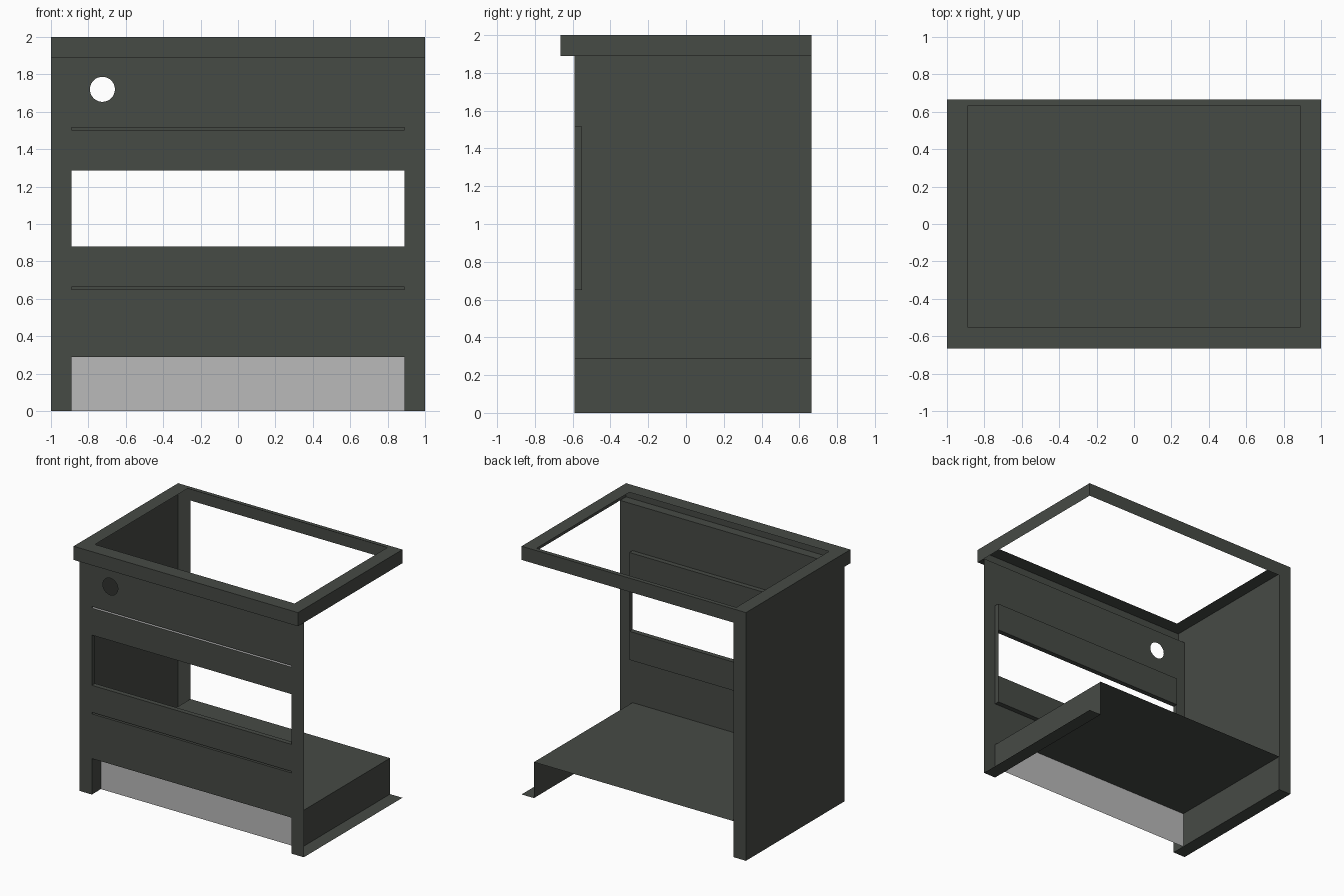
import bpy, bmesh, math
from mathutils import Vector

if "Cube" in bpy.data.objects:
    bpy.data.objects.remove(bpy.data.objects["Cube"])


def material(name, rgb):
    m = bpy.data.materials.new(name)
    m.diffuse_color = (*rgb, 1)
    m.use_nodes = True
    m.node_tree.nodes["Principled BSDF"].inputs["Base Color"].default_value = m.diffuse_color
    return m


DARK = material("dark_grey_green", (0.062, 0.069, 0.060))
LIGHT = material("light_grey", (0.49, 0.49, 0.49))


def rect(a0, a1, b0, b1):
    return [(a0, b0), (a1, b0), (a1, b1), (a0, b1)]


def plate(name, axis, off, outline, holes=(), facing=1, mat=DARK):
    """Flat sheet at axis = off, with holes, facing along +/- axis."""
    k = "xyz".index(axis)
    bm = bmesh.new()
    edges = []
    for loop in [outline, *holes]:
        vs = []
        for p in loop:
            co = list(p)
            co.insert(k, off)
            vs.append(bm.verts.new(co))
        if not holes and len(vs) == 4:
            bm.faces.new(vs)
        else:
            edges += [bm.edges.new((vs[i], vs[i - 1])) for i in range(len(vs))]
    if edges:
        bmesh.ops.triangle_fill(bm, edges=edges, use_beauty=True)
    normal = Vector([facing if i == k else 0 for i in range(3)])
    for f in bm.faces:
        f.normal_update()
        if f.normal.dot(normal) < 0:
            f.normal_flip()
    me = bpy.data.meshes.new(name)
    bm.to_mesh(me)
    bm.free()
    me.materials.append(mat)
    ob = bpy.data.objects.new(name, me)
    bpy.context.collection.objects.link(ob)
    return ob


W, IN = 1.0, 0.89            # half width, inner half width
FRONT, BACK, LIP = -0.59, 0.665, -0.665
FLOOR, RIM, TOP = 0.29, 1.89, 2.0
POCKET = -0.55
Z0, Z1 = 0.65, 1.515         # door pocket height
WIN0, WIN1 = 0.88, 1.285     # window height
GAP = 0.012

# Front panel with toe notch, door opening and round hole
outline = [(-W, 0), (-IN, 0), (-IN, FLOOR), (IN, FLOOR),
           (IN, 0), (W, 0), (W, RIM), (-W, RIM)]
dial = [(-0.725 + 0.067 * math.cos(t * math.tau / 32),
         1.72 + 0.067 * math.sin(t * math.tau / 32)) for t in range(32)]
plate("front_panel", "y", FRONT, outline, [rect(-IN, IN, Z0, Z1), dial], -1)

# Door pocket: sides, top and bottom, back sheet with window
for s in (-1, 1):
    plate("pocket_side", "x", s * IN, rect(FRONT, POCKET, Z0, Z1), facing=-s)
plate("pocket_bottom", "z", Z0, rect(-IN, IN, FRONT, POCKET))
plate("pocket_top", "z", Z1, rect(-IN, IN, FRONT, POCKET), facing=-1)
for z0, z1 in ((Z0, WIN0), (WIN1, Z1)):
    plate("pocket_back", "y", POCKET, rect(-IN, IN, z0, z1))

# Door bars above and below the window
for z0, z1 in ((Z0 + GAP, WIN0), (WIN1, Z1 - GAP)):
    plate("door_bar_front", "y", FRONT, rect(-IN, IN, z0, z1), facing=-1)
    upper = z0 == WIN1
    plate("door_bar_bottom", "z", z0, rect(-IN, IN, FRONT, POCKET), facing=-1)
    plate("door_bar_top", "z", z1, rect(-IN, IN, FRONT, POCKET),
          mat=LIGHT if upper else DARK)

# Left wall and its back return; the right side and back stay open
plate("left_wall", "x", -W, rect(FRONT, BACK, 0, RIM), facing=-1)
plate("left_wall_back_edge", "y", BACK, rect(-W, -IN, 0, RIM))

# Raised floor, plinth sides with foot flanges, kick plate
plate("floor", "z", FLOOR, rect(-IN, IN, FRONT, BACK))
for s in (-1, 1):
    plate("plinth_side", "x", s * IN, rect(FRONT, BACK, 0, FLOOR), facing=-s)
    plate("foot_flange", "z", 0, rect(*sorted((s * IN, s * W)), FRONT, BACK), facing=-1)
plate("kick_plate", "y", -0.475, rect(-IN, IN, 0, FLOOR), facing=-1, mat=LIGHT)

# Top rim: open frame, outer faces and the front overhang underside
plate("top_rim", "z", TOP, rect(-W, W, LIP, BACK), [rect(-IN, IN, POCKET, 0.63)])
for s in (-1, 1):
    plate("rim_side", "x", s * W, rect(LIP, BACK, RIM, TOP), facing=s)
plate("rim_front", "y", LIP, rect(-W, W, RIM, TOP), facing=-1)
plate("rim_back", "y", BACK, rect(-W, W, RIM, TOP))
plate("rim_overhang", "z", RIM, rect(-W, W, LIP, FRONT), facing=-1)
